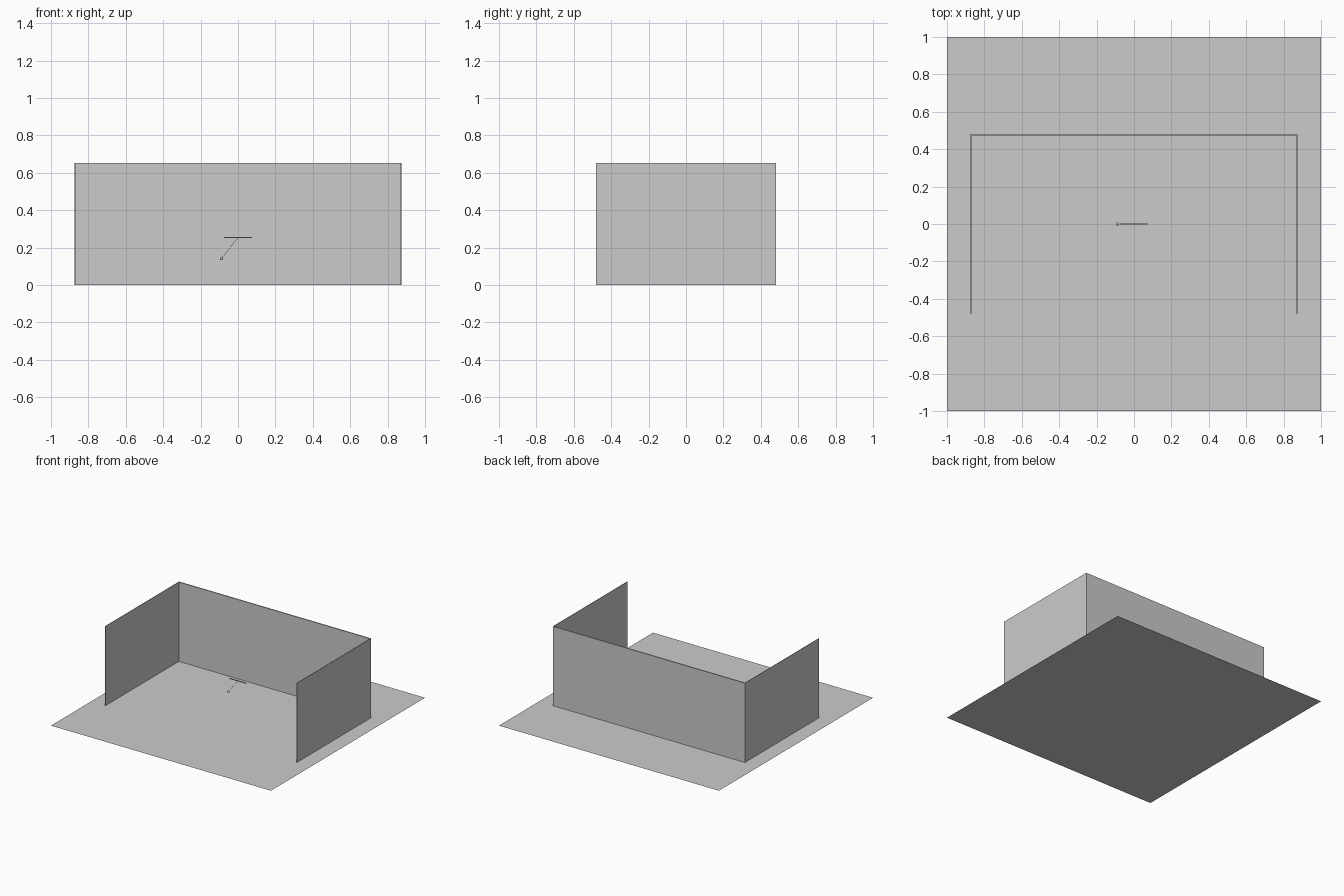
import bpy
from mathutils import Vector

if "Cube" in bpy.data.objects:
    bpy.data.objects.remove(bpy.data.objects["Cube"])

grey = bpy.data.materials.new("light grey")
grey.diffuse_color = (0.6, 0.6, 0.6, 1)
grey.use_nodes = True
grey.node_tree.nodes["Principled BSDF"].inputs["Base Color"].default_value = grey.diffuse_color


def finish(name, smooth=False):
    ob = bpy.context.object
    ob.name = name
    ob.data.materials.append(grey)
    if smooth:
        bpy.ops.object.shade_smooth_by_angle()
    return ob


def box(name, lo, hi):
    lo, hi = Vector(lo), Vector(hi)
    bpy.ops.mesh.primitive_cube_add(size=1, location=(lo + hi) / 2)
    bpy.context.object.scale = hi - lo
    bpy.ops.object.transform_apply(location=False, rotation=False, scale=True)
    return finish(name)


def rod(name, a, b, radius, sides=12):
    a, b = Vector(a), Vector(b)
    bpy.ops.mesh.primitive_cylinder_add(vertices=sides, radius=radius,
                                        depth=(b - a).length, location=(a + b) / 2)
    bpy.context.object.rotation_euler = (b - a).to_track_quat('Z', 'Y').to_euler()
    return finish(name, True)


# Floor sheet
bpy.ops.mesh.primitive_plane_add(size=2)
finish("floor")

# Three thin walls, open at the front
W, D, H = 0.873, 0.482, 0.652
box("back_wall", (-W, D - 0.009, 0), (W, D, H))
for side, s in (("left", -1), ("right", 1)):
    x0, x1 = sorted((s * W, s * (W - 0.004)))
    box(side + "_wall", (x0, -D, 0), (x1, D - 0.009, H))

# Pendulum: support bar, swinging string and bob
pivot, bob = (0, 0, 0.253), (-0.088, 0, 0.142)
box("support_bar", (-0.075, -0.003, 0.25), (0.075, 0.003, 0.256))
rod("string", pivot, bob, 0.001, 8)
bpy.ops.mesh.primitive_uv_sphere_add(segments=24, ring_count=12, radius=0.009, location=bob)
finish("bob", True)
